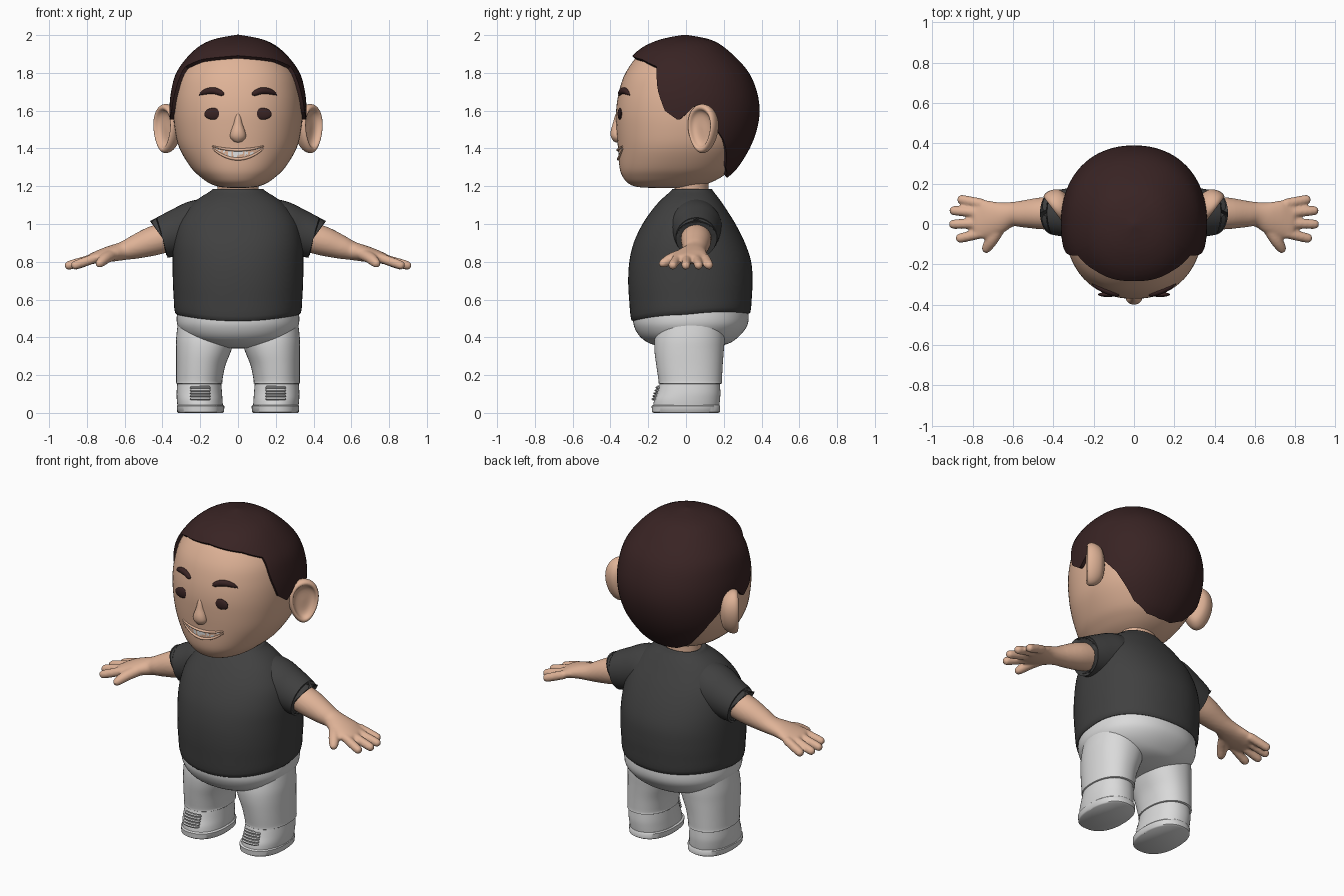
import bpy, bmesh
from math import sin, cos, pi, radians, copysign
from mathutils import Vector, Matrix
from mathutils.bvhtree import BVHTree

cube = bpy.data.objects.get("Cube")
if cube:
    bpy.data.objects.remove(cube, do_unlink=True)


def material(name, r, g, b):
    m = bpy.data.materials.new(name)
    m.use_nodes = True
    m.diffuse_color = (r, g, b, 1)
    bsdf = next(n for n in m.node_tree.nodes if n.type == 'BSDF_PRINCIPLED')
    bsdf.inputs["Base Color"].default_value = (r, g, b, 1)
    bsdf.inputs["Roughness"].default_value = 0.7
    return m


SKIN = material("skin", 0.74, 0.45, 0.31)
HAIR = material("dark brown hair", 0.04, 0.017, 0.017)
SHIRT = material("charcoal shirt", 0.052, 0.052, 0.052)
WHITE = material("off white cloth", 0.7, 0.7, 0.7)
TEETH = material("teeth white", 0.85, 0.85, 0.85)
GREY = material("tongue grey", 0.45, 0.45, 0.45)


def spline(rows, sub):
    """Smooth interpolation through tuples of equal length."""
    out = []
    for i in range(len(rows) - 1):
        p = [rows[min(max(k, 0), len(rows) - 1)] for k in range(i - 1, i + 3)]
        for s in range(sub):
            t = s / sub
            out.append(tuple(
                b + t * ((c - a) + t * (2 * a - 5 * b + 4 * c - d + t * (3 * (b - c) + d - a))) / 2
                for a, b, c, d in zip(*p)))
    return out + [tuple(rows[-1])]


def add_rings(bm, rings, closed=True, caps=True):
    vs = [[bm.verts.new(p) for p in ring] for ring in rings]
    n = len(vs[0])
    for lo, hi in zip(vs, vs[1:]):
        for i in range(n if closed else n - 1):
            j = (i + 1) % n
            bm.faces.new((lo[i], lo[j], hi[j], hi[i]))
    if caps:
        bm.faces.new(vs[0])
        bm.faces.new(vs[-1])


def finish(name, bm, mat, mirror=False, angle=45, blend=False):
    bmesh.ops.remove_doubles(bm, verts=bm.verts, dist=0.0002)
    bmesh.ops.recalc_face_normals(bm, faces=bm.faces)
    me = bpy.data.meshes.new(name)
    bm.to_mesh(me)
    bm.free()
    me.polygons.foreach_set("use_smooth", [True] * len(me.polygons))
    me.set_sharp_from_angle(angle=radians(angle))
    me.materials.append(mat)
    ob = bpy.data.objects.new(name, me)
    bpy.context.scene.collection.objects.link(ob)
    if blend:
        r = ob.modifiers.new("fuse", 'REMESH')
        r.mode, r.voxel_size, r.use_smooth_shade = 'VOXEL', 0.008, True
        s = ob.modifiers.new("soften", 'SMOOTH')
        s.factor, s.iterations = 0.5, 4
    if mirror:
        ob.modifiers.new("mirror", 'MIRROR').use_clip = False
    return ob


def loft_rings(rows, sub=4, n=2.2, seg=56):
    """Rows are (z, centre x, half width, front y, back y)."""
    rings = []
    for z, cx, rx, yf, yb in spline(rows, sub):
        ring = []
        for i in range(seg):
            a = 2 * pi * i / seg
            c, s = (copysign(abs(f(a)) ** (2 / n), f(a)) for f in (cos, sin))
            ring.append(Vector((cx + max(rx, 0.001) * c, (yf + yb) / 2 + (yb - yf) / 2 * s, z)))
        rings.append(ring)
    return rings


def loft(name, rows, mat, mirror=False, **kw):
    bm = bmesh.new()
    add_rings(bm, loft_rings(rows, **kw))
    return finish(name, bm, mat, mirror)


def tube(bm, rows, sub=4, seg=16):
    """Rows are (x, y, z, sideways radius, upward radius)."""
    rows = spline(rows, sub)
    pts = [Vector(r[:3]) for r in rows]
    rings = []
    for i, (p, r) in enumerate(zip(pts, rows)):
        t = (pts[min(i + 1, len(pts) - 1)] - pts[max(i - 1, 0)]).normalized()
        side = t.cross(Vector((0, 0, 1))).normalized()
        up = side.cross(t)
        rings.append([p + side * cos(2 * pi * k / seg) * max(r[3], 0.001)
                      + up * sin(2 * pi * k / seg) * max(r[4], 0.001) for k in range(seg)])
    add_rings(bm, rings)


# Head
bm = bmesh.new()
add_rings(bm, loft_rings([
    (1.19, 0, .01, -.12, -.1), (1.195, 0, .09, -.25, .05), (1.215, 0, .15, -.305, .12),
    (1.25, 0, .2, -.335, .19), (1.3, 0, .25, -.352, .25), (1.4, 0, .31, -.36, .315),
    (1.5, 0, .335, -.368, .355), (1.6, 0, .343, -.37, .37), (1.7, 0, .335, -.355, .355),
    (1.8, 0, .305, -.32, .31), (1.9, 0, .225, -.245, .215), (1.955, 0, .135, -.14, .13),
    (1.982, 0, .005, -.01, .0)], seg=72))
tree = BVHTree.FromBMesh(bm)
finish("head", bm, SKIN)


def on_face(x, z, off=0.0):
    loc, normal = tree.ray_cast(Vector((x, -2, z)), Vector((0, 1, 0)))[:2]
    if normal.y > 0:
        normal = -normal
    return loc + normal * off, normal


# Hair: a raised cap trimmed to a hairline of (azimuth, polar angle)
LINE = [(0, 45), (36, 48), (57, 53), (61, 70), (68, 87), (79, 95), (86, 89), (92, 83),
        (105, 95), (120, 112), (135, 138), (155, 149), (180, 151)]


def hairline(az):
    az = abs(az)
    for (a, p), (b, q) in zip(LINE, LINE[1:]):
        if az <= b:
            return p + (q - p) * (az - a) / (b - a)


centre = Vector((0, 0.03, 1.58))
rings = []
STEPS = 30
for k in range(STEPS + 2):
    ring = []
    for az in range(-180, 180, 2):
        polar = radians(max(hairline(az) * min(k / STEPS, 1), 0.01))
        a = radians(az)
        d = Vector((sin(polar) * sin(a), -sin(polar) * cos(a), cos(polar)))
        hit = tree.ray_cast(centre, d)[0]
        ring.append(hit + d * (-0.012 if k > STEPS else 0.02))
    rings.append(ring)
bm = bmesh.new()
add_rings(bm, rings, caps=False)
finish("hair", bm, HAIR)

# Ears: cupped oval turned outward
out, along = Vector((.8, -.6, 0)), Vector((.6, .8, 0))
rings = []
for r, h in spline([(.02, 0), (.45, 0), (.68, .01), (.8, .028), (.92, .028), (1, .01),
                    (.95, -.02), (.75, -.05), (.4, -.065), (.02, -.07)], 3):
    ring = []
    for i in range(40):
        a = 2 * pi * i / 40
        ring.append(Vector((.378, .09, 1.505)) + out * h + Vector((0, 0, .13 * r * sin(a)))
                    + along * (.085 * r * cos(a) * (1 + .18 * sin(a))))
    rings.append(ring)
bm = bmesh.new()
add_rings(bm, rings)
finish("ears", bm, SKIN, mirror=True)

# Eyes
bm = bmesh.new()
p, nrm = on_face(.13, 1.583)
turn = Vector((0, -1, 0)).rotation_difference(nrm).to_matrix().to_4x4()
bmesh.ops.create_uvsphere(bm, u_segments=24, v_segments=16, radius=1,
                          matrix=Matrix.Translation(p) @ turn @ Matrix.Diagonal((.031, .012, .048, 1)))
finish("eyes", bm, HAIR, mirror=True)

# Eyebrows
bm = bmesh.new()
tube(bm, [(*on_face(x, z)[0], r * .9, r) for x, z, r in
          [(.075, 1.684, .003), (.085, 1.69, .013), (.12, 1.704, .018), (.155, 1.704, .017),
           (.185, 1.695, .012), (.207, 1.682, .002)]])
finish("eyebrows", bm, HAIR, mirror=True)

# Nose
loft("nose", [(1.432, 0, .004, -.37, -.35), (1.438, 0, .025, -.383, -.33),
              (1.46, 0, .041, -.397, -.33), (1.49, 0, .038, -.399, -.33),
              (1.53, 0, .025, -.388, -.33), (1.57, 0, .016, -.377, -.34),
              (1.59, 0, .004, -.368, -.35)], SKIN, n=2, seg=24)

# Smile: crescent of teeth framed by lips
def upper(s): return 1.386 + .02 * s * s
def lower(s): return 1.35 + .056 * s * s


steps = [i / 14 for i in range(-14, 15)]
bm = bmesh.new()
add_rings(bm, [[on_face(.125 * s, lower(s) + (upper(s) - lower(s)) * t, .003)[0] for s in steps]
               for t in (0, .5, 1)], closed=False, caps=False)
finish("teeth", bm, TEETH)
bm = bmesh.new()
for edge, shift in ((upper, .006), (lower, -.006)):
    tube(bm, [(*on_face(.135 * s, edge(s) + shift)[0], .010 - .005 * s * s, .008 - .004 * s * s)
              for s in steps], sub=1, seg=10)
finish("lips", bm, SKIN)

# Neck and shirt
loft("neck", [(1.1, 0, .11, -.07, .13), (1.18, 0, .108, -.06, .12), (1.28, 0, .11, -.06, .12)],
     SKIN, n=2)
shirt = loft("shirt", [
    (.5, 0, .3, -.26, .31), (.492, 0, .333, -.289, .34), (.6, 0, .341, -.301, .349),
    (.7, 0, .345, -.306, .352), (.8, 0, .346, -.3, .345), (.9, 0, .342, -.277, .312),
    (1.0, 0, .32, -.23, .262), (1.08, 0, .268, -.175, .212), (1.13, 0, .215, -.13, .178),
    (1.17, 0, .152, -.085, .147), (1.186, 0, .13, -.07, .135), (1.178, 0, .105, -.055, .115)], SHIRT)
for v in shirt.data.vertices:
    x, y, z = v.co
    v.co.z += max(0, min(1, (.7 - z) / .2)) * (.035 * (x / .33) ** 2 + .04 * max(0, y) / .34)

# Sleeves
bm = bmesh.new()
tube(bm, [(.12, .05, 1.0, .12, .14), (.22, .05, .985, .14, .14), (.31, .055, .957, .125, .126),
          (.39, .055, .931, .111, .112), (.4, .055, .928, .107, .108), (.396, .055, .929, .088, .088),
          (.37, .055, .937, .08, .08)], seg=36)
finish("sleeves", bm, SHIRT, mirror=True)

# Arms with fused hands
bm = bmesh.new()
tube(bm, [(.33, .055, .945, .08, .08), (.45, .053, .91, .08, .078), (.55, .05, .876, .067, .062),
          (.61, .048, .857, .061, .049), (.68, .03, .841, .083, .042), (.74, .023, .826, .096, .034),
          (.785, .027, .812, .09, .025), (.8, .027, .807, .06, .012)], seg=28)
for y0, tx, ty in ((.1, .875, .125), (.055, .915, .068), (.005, .918, -.002), (-.045, .882, -.075)):
    a, b = Vector((.75, y0, .822)), Vector((tx, ty, .775))
    tube(bm, [(*a.lerp(b, f), r, r) for f, r in ((0, .025), (.5, .025), (.88, .023), (.97, .014), (1, .003))])
tube(bm, [(.66, .0, .84, .035, .032), (.7, -.07, .82, .032, .03), (.728, -.115, .795, .026, .025),
          (.738, -.135, .783, .016, .016), (.74, -.14, .78, .003, .003)])
finish("arms", bm, SKIN, mirror=True, blend=True)

# Trousers
loft("hips", [(.58, 0, .315, -.27, .325), (.5, 0, .325, -.28, .332), (.45, 0, .315, -.272, .318),
              (.4, 0, .275, -.24, .275), (.365, 0, .2, -.185, .22), (.345, 0, .09, -.1, .12),
              (.342, 0, .005, -.01, .02)], WHITE)
loft("trouser_legs", [(.5, .175, .14, -.14, .2), (.4, .172, .155, -.165, .205),
                      (.33, .182, .146, -.167, .2), (.25, .197, .13, -.157, .194),
                      (.17, .205, .122, -.145, .19), (.155, .205, .122, -.143, .189),
                      (.155, .205, .1, -.12, .16)], WHITE, mirror=True)

# Shoes: sole and boot upper
loft("soles", [(0, .198, .118, -.172, .172), (.006, .198, .124, -.18, .18),
               (.036, .198, .126, -.182, .181), (.042, .198, .12, -.176, .176)],
     WHITE, mirror=True, sub=1, n=2.3)
loft("boots", [(.035, .2, .12, -.174, .176), (.07, .203, .121, -.168, .18),
               (.11, .205, .12, -.152, .182), (.17, .205, .115, -.135, .178)], WHITE, mirror=True)


# Tongue and laces follow the boot front
def boot(dx, z, off):
    front = -.174 + .039 * max(0, (z - .06) / .11)
    return Vector((.2 + dx, .005 + (front - .005) * (1 - (abs(dx) / .12) ** 2.2) ** .45 - off, z))


bm = bmesh.new()
add_rings(bm, [[boot(i * .01, .066 + k * .013, .006) for i in range(-5, 6)] for k in range(7)],
          closed=False, caps=False)
finish("shoe_tongues", bm, GREY, mirror=True)
bm = bmesh.new()
for k in range(5):
    tube(bm, [(*boot(i * .013, .074 + k * .015, .008), .006, .005) for i in range(-4, 5)], sub=1, seg=8)
finish("laces", bm, WHITE, mirror=True)
